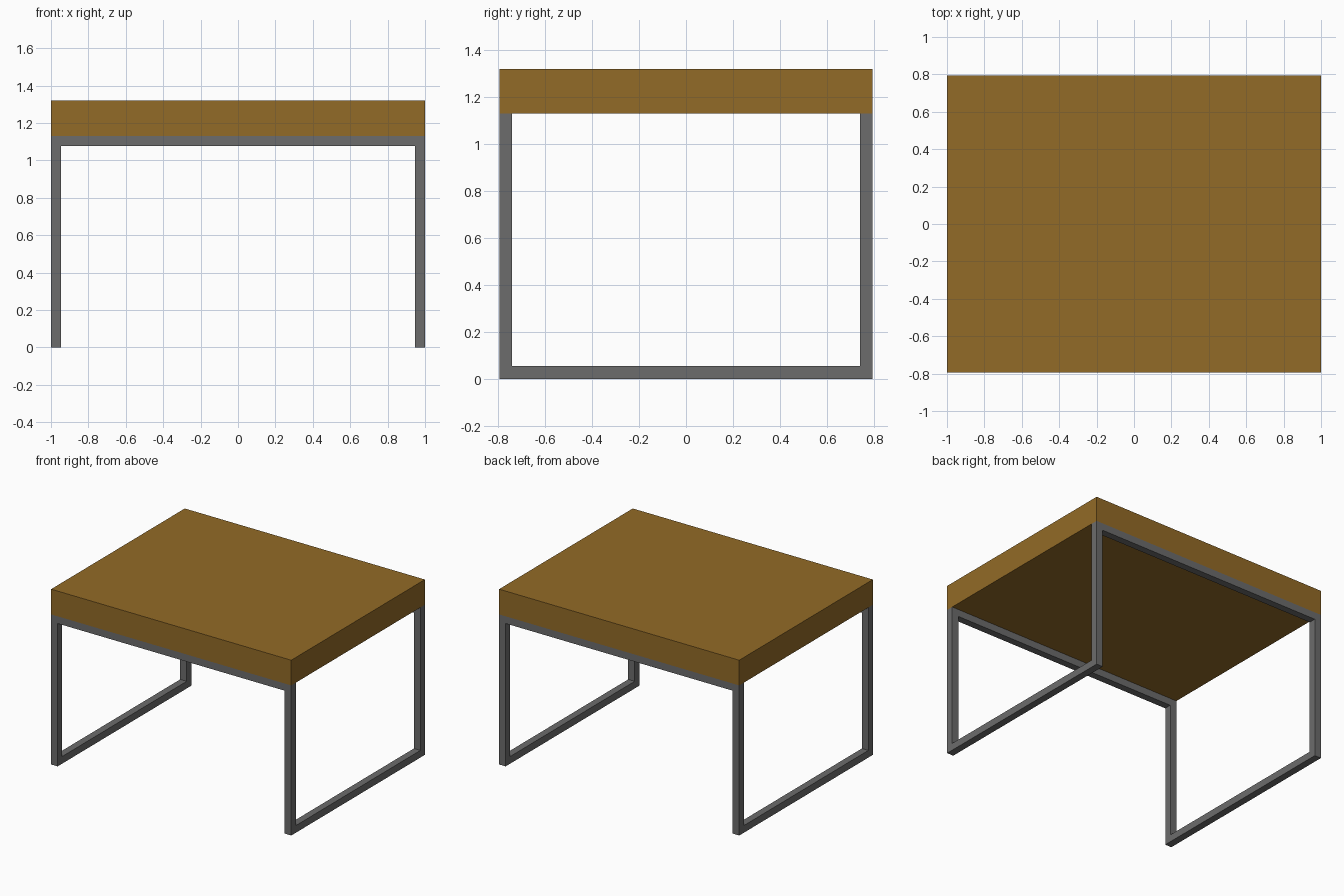
import bpy

if "Cube" in bpy.data.objects:
    bpy.data.objects.remove(bpy.data.objects["Cube"])

HX, HY = 1.0, 0.795       # half width and half depth
TOP, UNDER = 1.32, 1.13   # slab top and underside
T = 0.054                 # square tube thickness


def material(name, color):
    m = bpy.data.materials.new(name)
    m.diffuse_color = color
    m.use_nodes = True
    m.node_tree.nodes["Principled BSDF"].inputs["Base Color"].default_value = m.diffuse_color
    return m


wood = material("wood", (0.29, 0.145, 0.02, 1))
steel = material("dark_steel", (0.15, 0.15, 0.15, 1))


def box(name, lo, hi, mat):
    bpy.ops.mesh.primitive_cube_add(size=1)
    ob = bpy.context.object
    ob.name = name
    for v in ob.data.vertices:
        v.co = [(a + b) / 2 + c * (b - a) for a, b, c in zip(lo, hi, v.co)]
    ob.data.materials.append(mat)
    return ob


# Thick wooden top
box("table_top", (-HX, -HY, UNDER), (HX, HY, TOP), wood)

# Four legs
for sx, side in ((-1, "left"), (1, "right")):
    x0, x1 = sorted((sx * HX, sx * (HX - T)))
    for sy, end in ((-1, "front"), (1, "back")):
        y0, y1 = sorted((sy * HY, sy * (HY - T)))
        box(f"{end}_{side}_leg", (x0, y0, 0), (x1, y1, UNDER), steel)
    # Floor runner joining front and back legs
    box(f"{side}_floor_runner", (x0, -HY + T, 0), (x1, HY - T, T), steel)

# Rails under the top along front and back
for sy, end in ((-1, "front"), (1, "back")):
    y0, y1 = sorted((sy * HY, sy * (HY - T)))
    box(f"{end}_rail", (-HX + T, y0, UNDER - T), (HX - T, y1, UNDER), steel)
